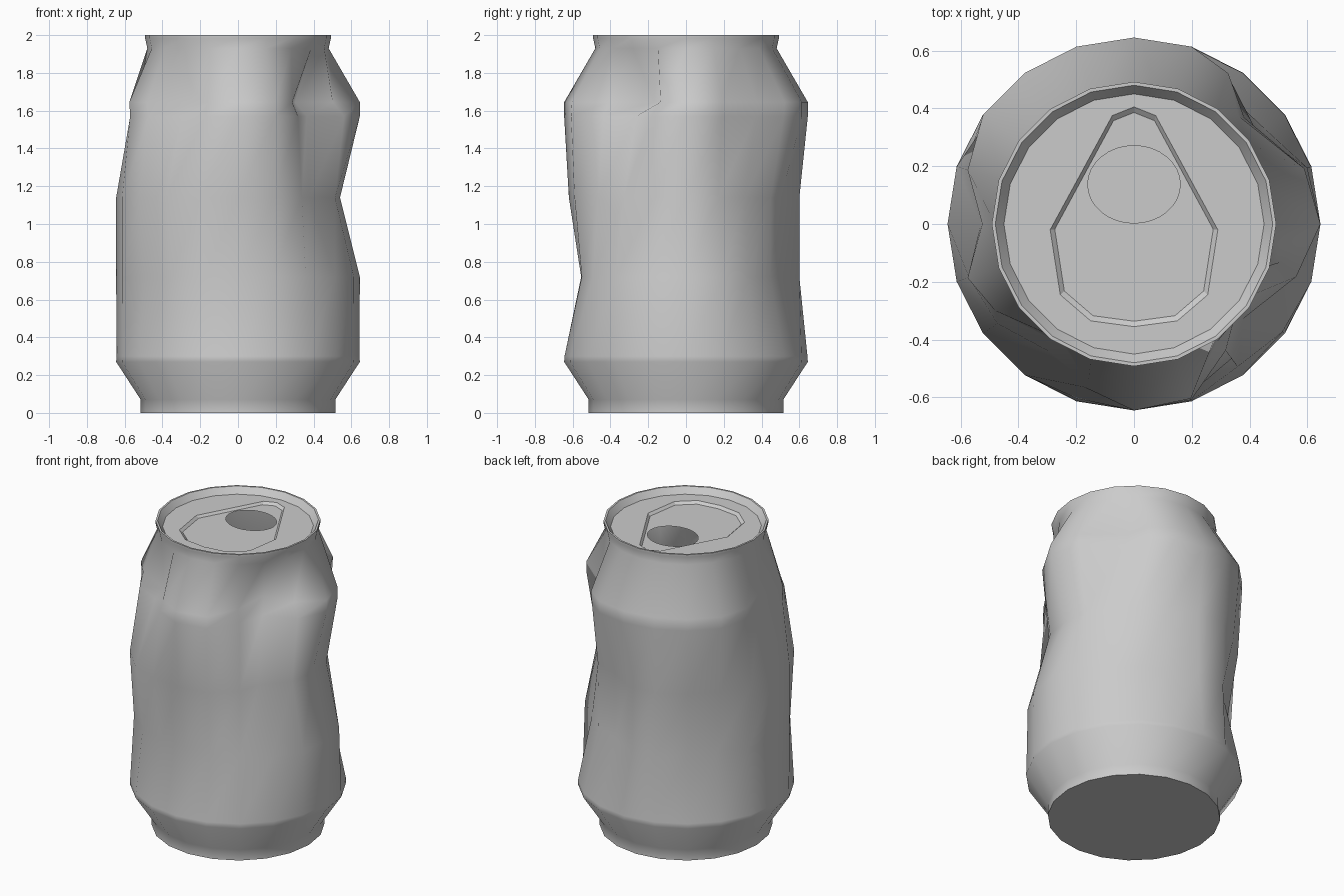
import bpy, bmesh
from math import sin, cos, pi, radians

if "Cube" in bpy.data.objects:
    bpy.data.objects.remove(bpy.data.objects["Cube"])

N = 20  # sides of the can


def ring(bm, z, r, dents=None):
    """Circle of N vertices; dents maps index -> radius or (radius, turn in degrees)."""
    verts = []
    for k in range(N):
        d = (dents or {}).get(k, r)
        rad, turn = d if isinstance(d, tuple) else (d, 0)
        a = 2 * pi * k / N + radians(turn)
        verts.append(bm.verts.new((rad * cos(a), rad * sin(a), z)))
    return verts


def loop(bm, pts, z):
    return [bm.verts.new((x, y, z)) for x, y in pts]


def bridge(bm, a, b):
    n = len(a)
    for i in range(n):
        j = (i + 1) % n
        bm.faces.new((a[i], a[j], b[j], b[i]))


def fill_between(bm, outer, inner):
    """Flat upward-facing plate between two nested loops."""
    edges = []
    for lp in (outer, inner):
        for i, v in enumerate(lp):
            w = lp[(i + 1) % len(lp)]
            edges.append(bm.edges.get((v, w)) or bm.edges.new((v, w)))
    res = bmesh.ops.triangle_fill(bm, use_beauty=True, use_dissolve=False,
                                  edges=edges, normal=(0, 0, 1))
    for f in res["geom"]:
        if isinstance(f, bmesh.types.BMFace):
            f.normal_update()
            if f.normal.z < 0:
                f.normal_flip()


def finish(bm, name, angle):
    me = bpy.data.meshes.new(name)
    bm.to_mesh(me)
    bm.free()
    ob = bpy.data.objects.new(name, me)
    bpy.context.collection.objects.link(ob)
    bpy.ops.object.select_all(action='DESELECT')
    ob.select_set(True)
    bpy.context.view_layer.objects.active = ob
    bpy.ops.object.shade_smooth_by_angle(angle=radians(angle))
    return ob


# Dents pushed into the wall, by height
shoulder = {1: .62, 2: (.52, 10), 3: (.615, 4), 9: .605, 10: .525, 11: .605,
            12: (.566, -4), 13: (.485, 6), 14: (.575, 2), 16: .635,
            17: (.50, -1), 18: (.345, 7), 19: (.52, 3)}
upper_wall = {1: .62, 2: (.53, 8), 3: (.61, 4), 9: .60, 10: .53, 11: .60,
              12: .585, 13: (.53, 2), 14: (.59, 1), 16: .64,
              17: (.54, 0), 18: .45, 19: .59}
middle = {0: .54, 1: .55, 2: .53, 3: .555, 4: .53, 5: .60, 6: .63, 7: .61, 8: .62,
          14: .635, 15: .62, 16: .62, 17: .575, 18: (.50, -5), 19: .54}
lower = {1: .63, 2: .56, 3: .55, 4: .53, 5: .60, 6: .625, 7: .555, 8: .56, 9: .62,
         12: .62, 13: .60, 14: .575, 15: .555, 16: .58, 17: .61, 18: .635}

# Can body: base, wall, shoulder, neck and rolled rim
profile = [(0, .515, None), (.07, .515, None), (.27, .645, None), (.30, .643, None),
           (.72, .645, lower), (1.14, .645, middle), (1.57, .645, upper_wall),
           (1.645, .645, shoulder), (1.93, .48, None), (1.985, .492, None),
           (2.0, .492, None), (2.0, .48, None)]
bm = bmesh.new()
rows = [ring(bm, *p) for p in profile]
bm.faces.new(rows[0][::-1])
for a, b in zip(rows, rows[1:]):
    bridge(bm, a, b)
finish(bm, "can_body", 65)

# Lid: sloped lip, flat panel, sunken teardrop and open drinking hole
half = [(0, .405), (-.075, .375), (-.29, -.02), (-.255, -.245),
        (-.15, -.335), (0, -.355)]
outline = half + [(-x, y) for x, y in half[-2:0:-1]]
inset = [(x * .945, (y - .02) * .95 + .02) for x, y in outline]
hole = [(.16 * cos(2 * pi * i / 32), .137 + .134 * sin(2 * pi * i / 32))
        for i in range(32)]
bm = bmesh.new()
lip = ring(bm, 2.0, .48)
edge = ring(bm, 1.96, .45)
bridge(bm, lip, edge)
top = loop(bm, outline, 1.96)
floor = loop(bm, inset, 1.945)
bridge(bm, top, floor)
fill_between(bm, edge, top)
fill_between(bm, floor, loop(bm, hole, 1.945))
finish(bm, "lid", 25)
